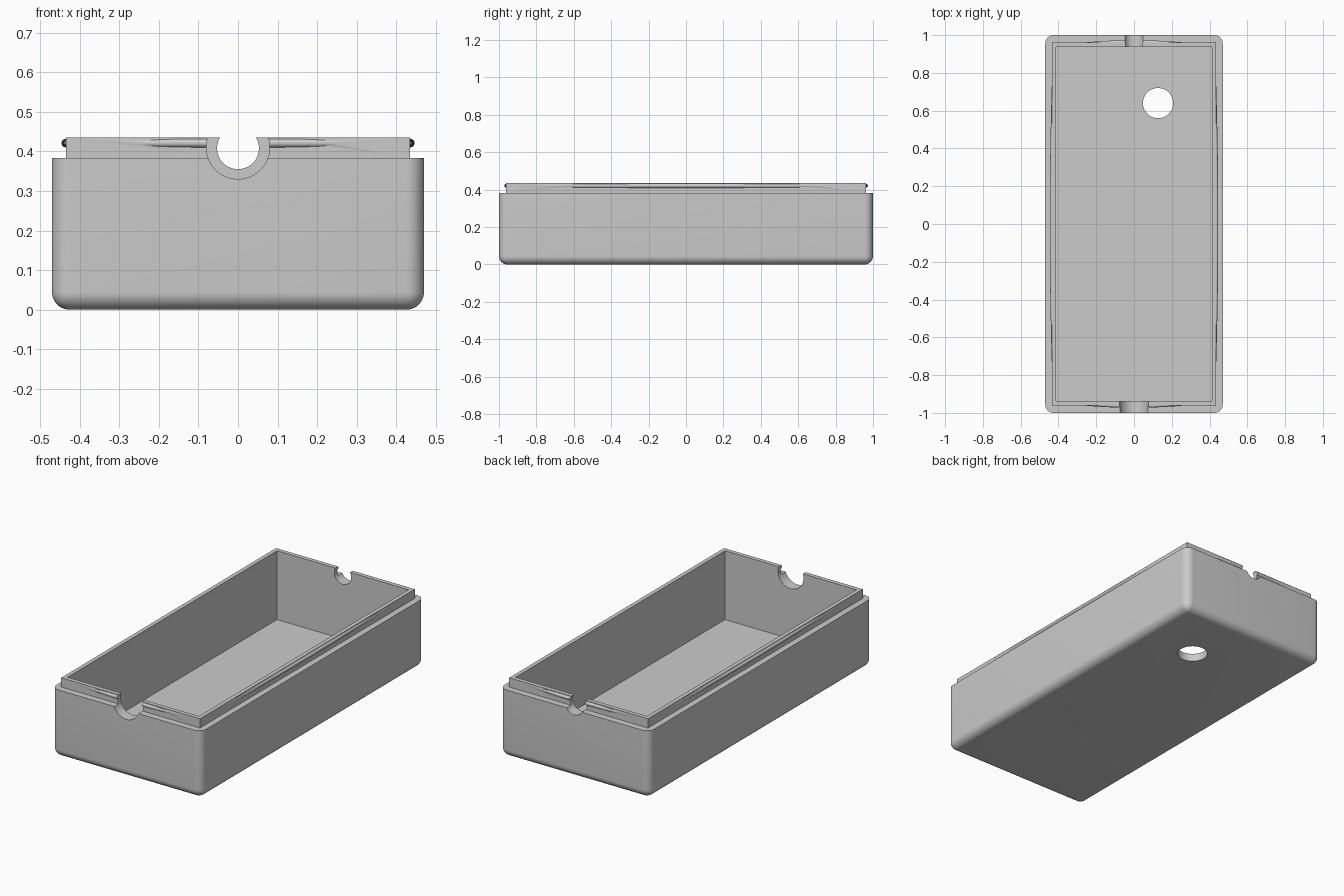
import bpy, bmesh, math
from mathutils import Vector

old = bpy.data.objects.get("Cube")
if old:
    bpy.data.objects.remove(old, do_unlink=True)

grey = bpy.data.materials.new("light grey plastic")
grey.use_nodes = True
COLOUR = (0.6, 0.6, 0.6, 1)
grey.diffuse_color = COLOUR
grey.node_tree.nodes["Principled BSDF"].inputs["Base Color"].default_value = COLOUR


def finish(name, bm):
    bmesh.ops.recalc_face_normals(bm, faces=bm.faces)
    mesh = bpy.data.meshes.new(name)
    bm.to_mesh(mesh)
    bm.free()
    mesh.materials.append(grey)
    obj = bpy.data.objects.new(name, mesh)
    bpy.context.collection.objects.link(obj)
    return obj


def box(name, hx, hy, z0, z1, radius=0):
    """Box centred on x and y; a radius rounds all edges but the top ones."""
    bm = bmesh.new()
    bmesh.ops.create_cube(bm, size=2)
    for v in bm.verts:
        v.co = (v.co.x * hx, v.co.y * hy, z1 if v.co.z > 0 else z0)
    if radius:
        edges = [e for e in bm.edges if min(v.co.z for v in e.verts) < z1 - 0.001]
        bmesh.ops.bevel(bm, geom=edges, offset=radius, segments=10,
                        profile=0.5, affect='EDGES')
    return finish(name, bm)


def cylinder(name, radius, depth, centre, along_y=False):
    bm = bmesh.new()
    bmesh.ops.create_cone(bm, cap_ends=True, segments=64, radius1=radius,
                          radius2=radius, depth=depth)
    obj = finish(name, bm)
    if along_y:
        obj.rotation_euler.x = math.pi / 2
    obj.location = centre
    return obj


def ridge(name, half, wall, turn, r=0.011, steps=24, sides=20):
    """Bowed round rod whose ends sink into the lip wall."""
    bm = bmesh.new()
    rings = []
    for i in range(steps + 1):
        t = 2 * i / steps - 1
        out = wall - 1.1 * r * t * t
        ring = []
        for k in range(sides):
            a = math.tau * k / sides
            ring.append(bm.verts.new((out + r * math.cos(a), t * half,
                                      0.421 + r * math.sin(a))))
        rings.append(ring)
    for a, b in zip(rings, rings[1:]):
        for k in range(sides):
            n = (k + 1) % sides
            bm.faces.new((a[k], a[n], b[n], b[k]))
    bm.faces.new(rings[0])
    bm.faces.new(rings[-1])
    obj = finish(name, bm)
    obj.rotation_euler.z = turn
    return obj


helpers = []


def combine(target, tool, operation):
    mod = target.modifiers.new(tool.name, 'BOOLEAN')
    mod.operation = operation
    mod.solver = 'EXACT'
    mod.object = tool
    tool.hide_render = True
    helpers.append(tool)


# Tray body with its stepped lip
tray = box("case_bottom", 0.47, 1.0, 0, 0.383, 0.045)
combine(tray, box("lip", 0.435, 0.962, 0.2, 0.435), 'UNION')

# Snap ridges on the four sides of the lip
for i, side in enumerate(("left", "back", "right", "front")):
    half, wall = ((0.78, 0.435), (0.265, 0.962))[i % 2]
    combine(tray, ridge(side + "_ridge", half, wall, i * math.pi / 2), 'UNION')

# Cavity, cable notches and floor hole
combine(tray, box("cavity", 0.412, 0.938, 0.045, 0.6), 'DIFFERENCE')
combine(tray, cylinder("front_notch", 0.08, 0.3, (0, -1, 0.41), True), 'DIFFERENCE')
combine(tray, cylinder("back_notch", 0.053, 0.3, (0, 1, 0.408), True), 'DIFFERENCE')
combine(tray, cylinder("floor_hole", 0.08, 0.3, (0.127, 0.64, 0)), 'DIFFERENCE')

# Apply the cuts and drop the helpers
bpy.context.view_layer.objects.active = tray
tray.select_set(True)
for mod in list(tray.modifiers):
    bpy.ops.object.modifier_apply(modifier=mod.name)
for tool in helpers:
    bpy.data.objects.remove(tool, do_unlink=True)
bpy.ops.object.select_all(action='DESELECT')
tray.select_set(True)
bpy.ops.object.shade_smooth_by_angle(angle=math.radians(30))
